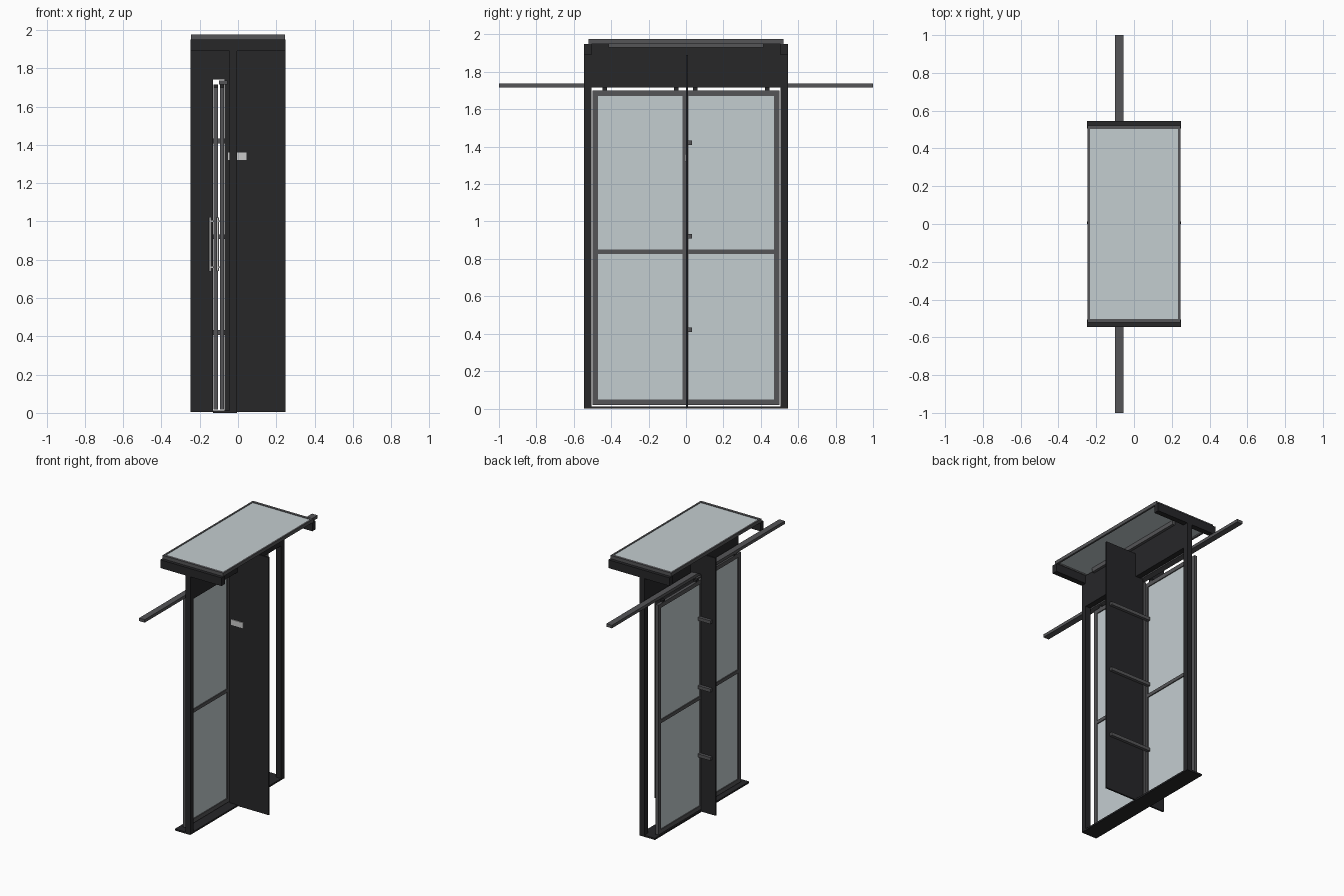
import bpy, bmesh

if "Cube" in bpy.data.objects:
    bpy.data.objects.remove(bpy.data.objects["Cube"])


def material(name, rgb):
    m = bpy.data.materials.new(name)
    m.diffuse_color = (*rgb, 1)
    m.use_nodes = True
    m.node_tree.nodes["Principled BSDF"].inputs["Base Color"].default_value = m.diffuse_color
    return m


DARK = material("dark_metal", (0.02, 0.02, 0.022))
GREY = material("grey_metal", (0.09, 0.09, 0.095))
GLASS = material("pale_glass", (0.55, 0.61, 0.63))
STEEL = material("bright_steel", (0.6, 0.6, 0.6))


def boxes(name, mat, spans):
    """One object made of boxes given as (x0, x1, y0, y1, z0, z1)."""
    bm = bmesh.new()
    for x0, x1, y0, y1, z0, z1 in spans:
        vs = bmesh.ops.create_cube(bm, size=1)["verts"]
        for v in vs:
            v.co = ((x0 + x1) / 2 + v.co.x * (x1 - x0),
                    (y0 + y1) / 2 + v.co.y * (y1 - y0),
                    (z0 + z1) / 2 + v.co.z * (z1 - z0))
    me = bpy.data.meshes.new(name)
    bm.to_mesh(me)
    bm.free()
    ob = bpy.data.objects.new(name, me)
    me.materials.append(mat)
    bpy.context.collection.objects.link(ob)
    return ob


def cylinder(name, mat, loc, r, length, rot=(0, 0, 0)):
    bpy.ops.mesh.primitive_cylinder_add(vertices=16, radius=r, depth=length,
                                        location=loc, rotation=rot)
    ob = bpy.context.object
    ob.name = name
    ob.data.materials.append(mat)
    bpy.ops.object.shade_smooth_by_angle()


# Posts and canopy side beams
for side, s in (("front", -1), ("back", 1)):
    y0, y1 = sorted((s * 0.505, s * 0.545))
    boxes(side + "_post", DARK, [(-0.045, -0.005, y0, y1, 0, 1.9)])
    boxes(side + "_canopy_beam", DARK, [(-0.248, 0.248, y0, y1, 1.89, 1.95)])

# Threshold, header and long sliding rail
boxes("threshold", DARK, [(-0.13, -0.005, -0.545, 0.545, 0, 0.012)])
boxes("header", DARK, [(-0.045, -0.005, -0.505, 0.505, 1.715, 1.95)])
boxes("slide_rail", GREY, [(-0.1, -0.055, -1, 1, 1.715, 1.737)])


# Bypassing sliding doors: frame, middle bar, glass and hangers
def door(name, x, y0, y1):
    a, b, w, z0, z1 = x - 0.011, x + 0.011, 0.03, 0.018, 1.7
    boxes(name + "_frame", GREY, [
        (a, b, y0, y0 + w, z0, z1), (a, b, y1 - w, y1, z0, z1),
        (a, b, y0 + w, y1 - w, z0, z0 + w), (a, b, y0 + w, y1 - w, z1 - w, z1),
        (a, b, y0 + w, y1 - w, 0.825, 0.85)])
    boxes(name + "_glass", GLASS,
          [(x - 0.004, x + 0.004, y0 + w, y1 - w, z0 + w, z1 - w)])
    boxes(name + "_hangers", DARK, [
        (a, b, y - 0.012, y + 0.012, 1.7, 1.716)
        for y in (y0 + 0.065, y1 - 0.065)])


door("front_door", -0.084, -0.5, 0.012)
door("back_door", -0.116, -0.016, 0.5)

# Central fin panel, slotted where the doors pass
boxes("fin_panel", DARK, [
    (-0.248, -0.13, 0, 0.012, 0.005, 1.89),
    (-0.07, 0.248, 0, 0.012, 0.005, 1.89),
    (-0.13, -0.07, 0, 0.012, 1.74, 1.89)])
boxes("fin_bars", GREY, [(-0.22, 0.22, 0.01, 0.033, z - 0.012, z + 0.012)
                         for z in (0.42, 0.92, 1.42)])
boxes("label_plate", STEEL, [(-0.052, 0.045, -0.006, 0, 1.32, 1.36)])

# Pull handles
for name, x, y in (("front_handle", -0.106, -0.025), ("back_handle", -0.145, 0.0)):
    cylinder(name, STEEL, (x, y, 0.88), 0.006, 0.28)
    for z in (0.76, 1.0):
        boxes(name + "_mount", STEEL,
              [(x, x + 0.02, y - 0.004, y + 0.004, z - 0.004, z + 0.004)])

# Canopy frame, glass and strip beneath
X, Y = 0.245, 0.522
boxes("canopy_frame", GREY, [
    (-X, X, -Y, -Y + 0.02, 1.95, 1.975), (-X, X, Y - 0.02, Y, 1.95, 1.975),
    (-X, -X + 0.013, -Y, Y, 1.95, 1.975), (X - 0.013, X, -Y, Y, 1.95, 1.975)])
boxes("canopy_glass", GLASS, [(-X + 0.013, X - 0.013, -Y + 0.02, Y - 0.02, 1.96, 1.972)])
boxes("canopy_strip", GREY, [(-0.005, 0.015, -0.415, 0.415, 1.93, 1.96)])
